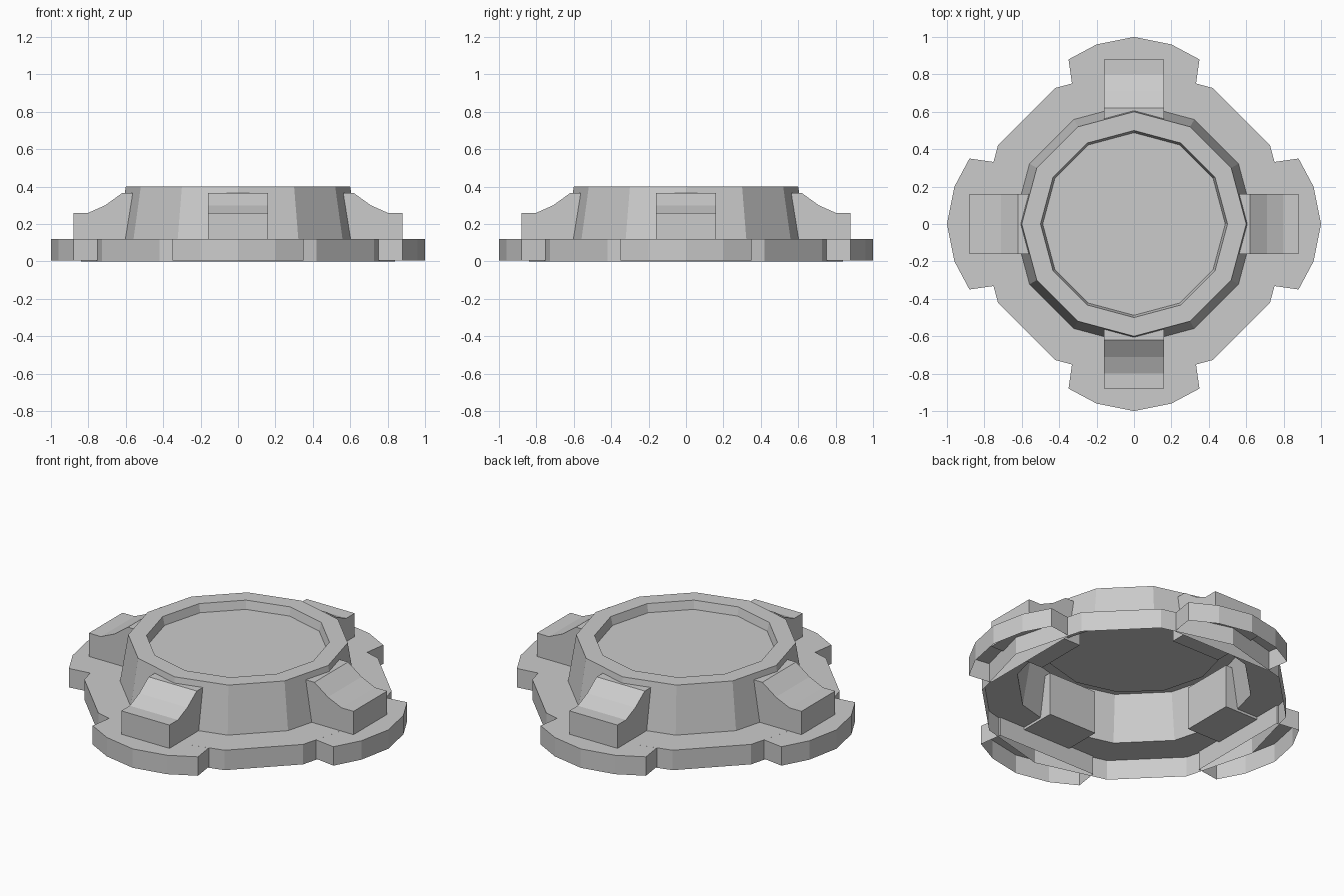
import bpy, bmesh, math

cube = bpy.data.objects.get("Cube")
if cube:
    bpy.data.objects.remove(cube, do_unlink=True)

SIDES = 12

grey = bpy.data.materials.new("light_grey")
grey.use_nodes = True
grey.diffuse_color = (0.6, 0.6, 0.6, 1)
grey.node_tree.nodes["Principled BSDF"].inputs["Base Color"].default_value = grey.diffuse_color


def finish(name, bm):
    bmesh.ops.recalc_face_normals(bm, faces=bm.faces)
    mesh = bpy.data.meshes.new(name)
    bm.to_mesh(mesh)
    bm.free()
    mesh.materials.append(grey)
    obj = bpy.data.objects.new(name, mesh)
    bpy.context.collection.objects.link(obj)
    return obj


def lathe(name, profile):
    """Open shell turned about z, closed by a flat cap on the last ring."""
    bm = bmesh.new()
    rings = [[bm.verts.new((r * math.cos(math.tau * i / SIDES),
                            r * math.sin(math.tau * i / SIDES), z))
              for i in range(SIDES)] for r, z in profile]
    for low, high in zip(rings, rings[1:]):
        for i in range(SIDES):
            j = (i + 1) % SIDES
            bm.faces.new((low[i], low[j], high[j], high[i]))
    bm.faces.new(rings[-1])
    return finish(name, bm)


def extrude(name, points, offset, angle, keep_first=True):
    """Prism from a flat outline, turned about z; the first cap is optional."""
    bm = bmesh.new()
    base = bm.faces.new([bm.verts.new(p) for p in points])
    out = bmesh.ops.extrude_face_region(bm, geom=[base], use_keep_orig=True)
    moved = [v for v in out["geom"] if isinstance(v, bmesh.types.BMVert)]
    bmesh.ops.translate(bm, vec=offset, verts=moved)
    if not keep_first:
        bmesh.ops.delete(bm, geom=[base], context="FACES_ONLY")
    obj = finish(name, bm)
    obj.rotation_euler.z = angle
    return obj


# Hollow base plate, raised drum and shallow recess in one shell
lathe("base_and_drum", [(0.84, 0), (0.84, 0.12), (0.645, 0.12),
                        (0.6, 0.4), (0.5, 0.4), (0.488, 0.35)])

# Four rounded lobes and sloped brackets around the drum
lobe_half = [(0.74, 0.33), (0.88, 0.35), (0.96, 0.2)]
lobe = lobe_half + [(1, 0)] + [(x, -y) for x, y in reversed(lobe_half)]
bracket = [(0.52, 0.105), (0.88, 0.105), (0.88, 0.26), (0.8, 0.26),
           (0.71, 0.3), (0.62, 0.365), (0.52, 0.365)]

for i, side in enumerate(("left", "back", "right", "front")):
    turn = i * math.pi / 2
    extrude(side + "_lobe", [(x, y, 0.006) for x, y in lobe],
            (0, 0, 0.1138), turn, keep_first=False)
    extrude(side + "_bracket", [(x, -0.16, z) for x, z in bracket],
            (0, 0.32, 0), turn)
